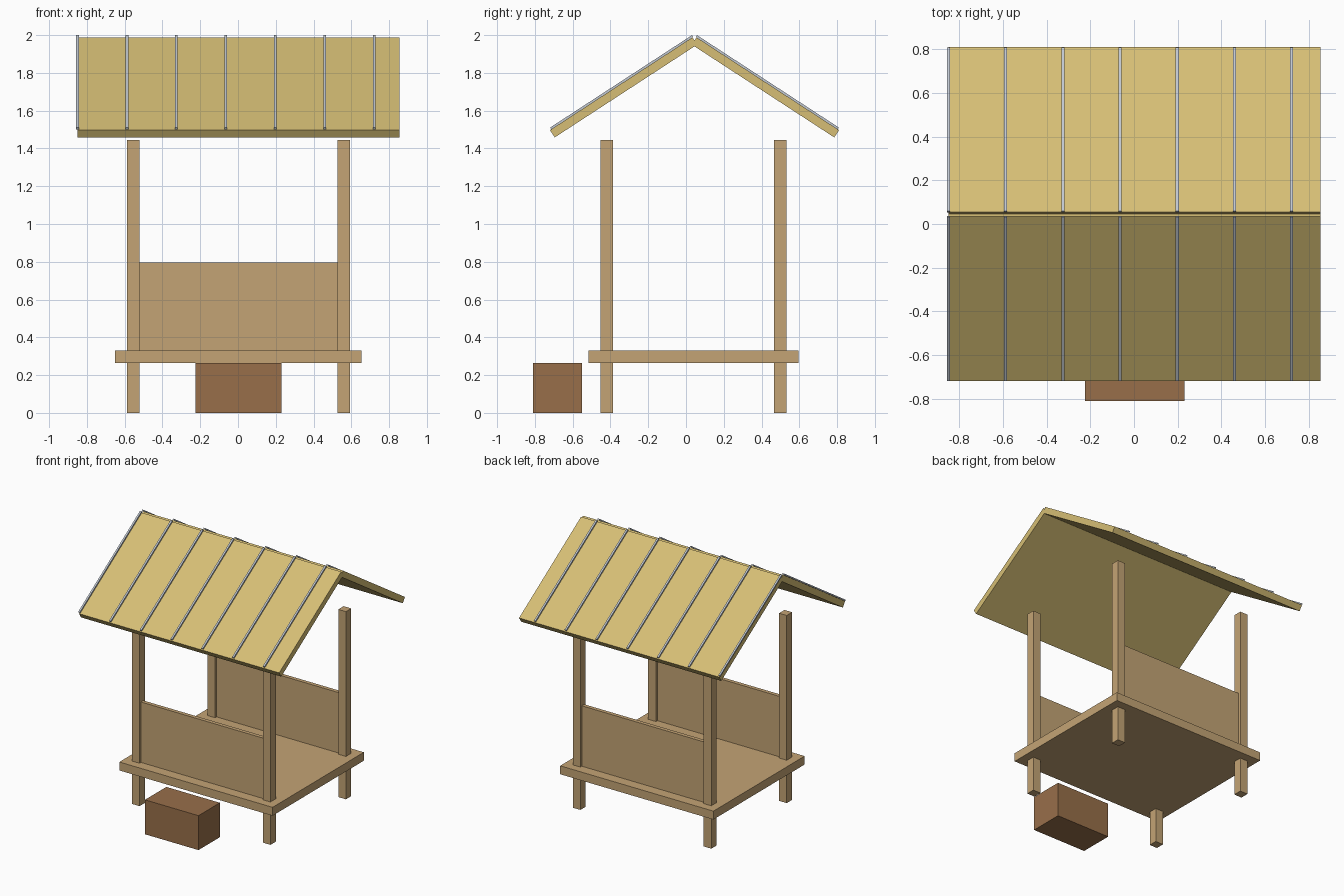
import bpy, math
from mathutils import Matrix, Vector

cube = bpy.data.objects.get("Cube")
if cube:
    bpy.data.objects.remove(cube, do_unlink=True)


def make_material(name, rgb):
    """Flat material from 0-255 screen values, converted to linear."""
    lin = [((c / 255 + 0.055) / 1.055) ** 2.4 for c in rgb]
    mat = bpy.data.materials.new(name)
    mat.use_nodes = True
    mat.diffuse_color = (*lin, 1)
    mat.node_tree.nodes["Principled BSDF"].inputs["Base Color"].default_value = (*lin, 1)
    return mat


wood = make_material("light_wood", (196, 164, 117))
dark_wood = make_material("brown_wood", (152, 111, 74))
roofing = make_material("straw_yellow", (214, 190, 117))
metal = make_material("pale_metal", (192, 199, 209))


def box(name, center, size, mat, turn=0):
    """Box of a given size, tilted about x by turn."""
    bpy.ops.mesh.primitive_cube_add(size=1)
    obj = bpy.context.object
    obj.name = obj.data.name = name
    obj.data.transform(Matrix.Rotation(turn, 4, "X") @ Matrix.Diagonal((*size, 1)))
    obj.location = center
    obj.data.materials.append(mat)
    return obj


CX, CY = 0.0025, 0.04
POST = 0.065
POST_X, POST_Y = 0.5575, 0.459
DECK_TOP, PANEL_TOP, POST_TOP = 0.33, 0.795, 1.445

# Deck and entry step
box("deck", (CX, CY, 0.2975), (1.305, 1.11, 0.065), wood)
box("step", (CX, -0.68, 0.1325), (0.456, 0.26, 0.265), dark_wood)

# Corner posts, with a low wall between each front and back pair
for sy, end in ((-1, "front"), (1, "back")):
    y = CY + sy * POST_Y
    for sx, side in ((-1, "right"), (1, "left")):
        box(f"{end}_{side}_post", (CX + sx * POST_X, y, POST_TOP / 2),
            (POST, POST, POST_TOP), wood)
    box(f"{end}_wall", (CX, y, (DECK_TOP + PANEL_TOP) / 2),
        (2 * POST_X - POST, 0.03, PANEL_TOP - DECK_TOP), wood)

# Gable roof: two tilted slabs, each carrying seven raised seams
RIDGE_Y, RIDGE_Z, EAVE_Z = 0.045, 1.988, 1.497
RUN, GAP, THICK, SEAM = 0.754, 0.011, 0.046, 0.011
length = math.hypot(RUN, RIDGE_Z - EAVE_Z)
angle = math.atan2(RIDGE_Z - EAVE_Z, RUN)
for s, end in ((-1, "front"), (1, "back")):
    middle = Vector((CX, RIDGE_Y + s * (GAP + RUN / 2), (RIDGE_Z + EAVE_Z) / 2))
    normal = Vector((0, s * math.sin(angle), math.cos(angle)))
    uphill = Vector((0, -s * math.cos(angle), math.sin(angle)))
    box(f"{end}_roof_slab", middle - normal * THICK / 2,
        (1.705, length, THICK), roofing, -s * angle)
    for i in range(7):
        place = middle + normal * SEAM / 2 + uphill * 0.006
        place.x = -0.85 + i * 0.262
        box(f"{end}_roof_seam_{i + 1}", place,
            (0.014, length - 0.004, SEAM), metal, -s * angle)
